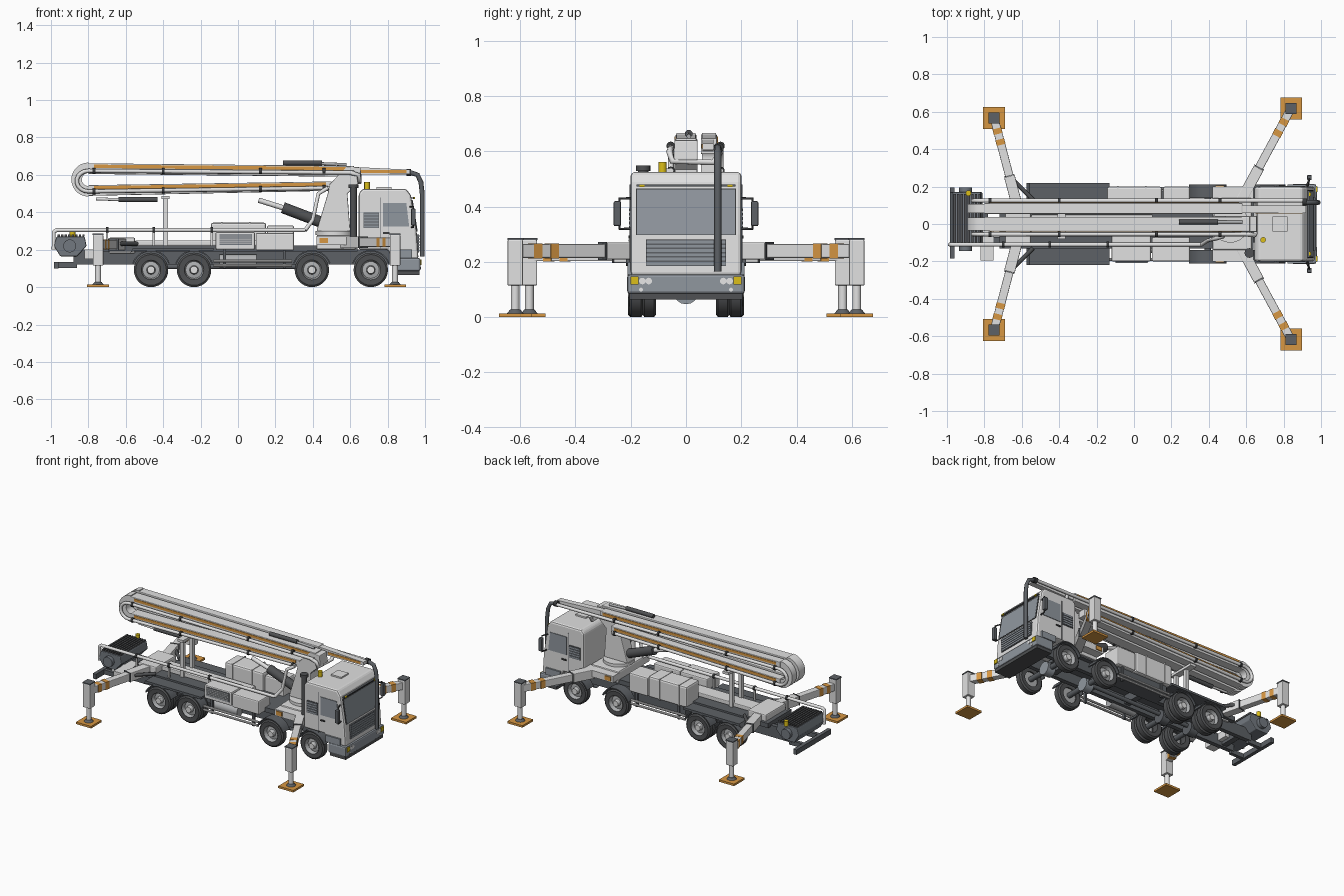
import bpy, bmesh, math
from mathutils import Vector, Matrix

def mat(name, rgb):
    m = bpy.data.materials.new(name)
    m.diffuse_color = (*rgb, 1)
    return m

LIGHT = mat("light_grey_paint", (0.75, 0.75, 0.75))
MID = mat("mid_grey_metal", (0.42, 0.43, 0.44))
GLASS = mat("blue_grey_glass", (0.28, 0.31, 0.345))
STEEL = mat("blue_grey_steel", (0.17, 0.19, 0.215))
SLATE = mat("slate_grey", (0.11, 0.12, 0.132))
DARK = mat("dark_rubber", (0.08, 0.083, 0.087))
BLACK = mat("black_trim", (0.04, 0.042, 0.044))
ORANGE = mat("orange_paint", (0.68, 0.31, 0.055))
YELLOW = mat("yellow_lamp", (0.72, 0.52, 0.01))
WHITE = mat("white_lamp", (0.85, 0.85, 0.85))

def finish(name, bm, m, smooth=False, bevel=0):
    bmesh.ops.recalc_face_normals(bm, faces=bm.faces)
    me = bpy.data.meshes.new(name)
    bm.to_mesh(me)
    bm.free()
    me.materials.append(m)
    ob = bpy.data.objects.new(name, me)
    bpy.context.collection.objects.link(ob)
    if smooth:
        bpy.context.view_layer.objects.active = ob
        ob.select_set(True)
        bpy.ops.object.shade_smooth_by_angle(angle=math.radians(40))
        ob.select_set(False)
    if bevel:
        b = ob.modifiers.new("bevel", 'BEVEL')
        b.width, b.segments, b.limit_method = bevel, 2, 'ANGLE'
    return ob

def box(name, x, y, z, m, bevel=0):
    """Box from (min, max) ranges."""
    bm = bmesh.new()
    c = [(a + b) / 2 for a, b in (x, y, z)]
    s = [abs(b - a) for a, b in (x, y, z)]
    bmesh.ops.create_cube(bm, size=1, matrix=Matrix.Translation(c) @ Matrix.Diagonal((*s, 1)))
    return finish(name, bm, m, bevel=bevel)

def prism(name, pts, y0, y1, m, bevel=0, smooth=False):
    """Side profile (x, z) extruded from y0 to y1."""
    bm = bmesh.new()
    f = bm.faces.new([bm.verts.new((x, y0, z)) for x, z in pts])
    r = bmesh.ops.extrude_face_region(bm, geom=[f])
    bmesh.ops.translate(bm, vec=(0, y1 - y0, 0), verts=[v for v in r["geom"] if isinstance(v, bmesh.types.BMVert)])
    return finish(name, bm, m, smooth, bevel)

def arch(name, cx, cz, r0, r1, a0, a1, y0, y1, m):
    ang = [math.radians(a0 + (a1 - a0) * i / 14) for i in range(15)]
    pts = [(cx + r1 * math.cos(a), cz + r1 * math.sin(a)) for a in ang]
    pts += [(cx + r0 * math.cos(a), cz + r0 * math.sin(a)) for a in reversed(ang)]
    return prism(name, pts, y0, y1, m, smooth=True)

def beam(name, p, q, w, h, m, t0=0, t1=1, bevel=0):
    """Rectangular bar along p to q, upright; t0..t1 picks a stretch of it."""
    p, q = Vector(p), Vector(q)
    a, b = p.lerp(q, t0), p.lerp(q, t1)
    d = (b - a).normalized()
    side = Vector((0, 0, 1)).cross(d).normalized()
    rot = Matrix((d, side, d.cross(side))).transposed().to_4x4()
    bm = bmesh.new()
    bmesh.ops.create_cube(bm, size=1, matrix=Matrix.Translation((a + b) / 2) @ rot @ Matrix.Diagonal(((b - a).length, w, h, 1)))
    return finish(name, bm, m, bevel=bevel)

def rod(name, p, q, r, m, r2=None, n=16):
    p, q = Vector(p), Vector(q)
    bm = bmesh.new()
    rot = (q - p).to_track_quat('Z', 'Y').to_matrix().to_4x4()
    bmesh.ops.create_cone(bm, cap_ends=True, segments=n, radius1=r, radius2=r if r2 is None else r2,
                          depth=(q - p).length, matrix=Matrix.Translation((p + q) / 2) @ rot)
    return finish(name, bm, m, smooth=True)

def pipe(name, pts, r, m):
    cu = bpy.data.curves.new(name, 'CURVE')
    cu.dimensions, cu.bevel_depth, cu.bevel_resolution, cu.use_fill_caps = '3D', r, 2, True
    cu.materials.append(m)
    sp = cu.splines.new('POLY')
    sp.points.add(len(pts) - 1)
    for s, p in zip(sp.points, pts):
        s.co = (*p, 1)
    bpy.context.collection.objects.link(bpy.data.objects.new(name, cu))

def lathe(name, prof, c, m):
    """Profile (radius, y) spun about the wheel axis."""
    bm = bmesh.new()
    vs = [bm.verts.new((r, y, 0)) for r, y in prof]
    es = [bm.edges.new(e) for e in zip(vs, vs[1:])]
    bmesh.ops.spin(bm, geom=vs + es, cent=(0, 0, 0), axis=(0, 1, 0), angle=2 * math.pi, steps=28)
    bmesh.ops.remove_doubles(bm, verts=bm.verts, dist=1e-5)
    bmesh.ops.translate(bm, vec=c, verts=bm.verts)
    finish(name, bm, m, smooth=True)

SIDES = (-1, 1)
# Wheels and axles
for x in (-0.465, -0.235, 0.395, 0.71):
    rod("axle", (x, -0.17, 0.092), (x, 0.17, 0.092), 0.018, SLATE)
    rod("differential", (x - 0.03, 0, 0.092), (x + 0.03, 0, 0.092), 0.045, GLASS if x > 0 else SLATE)
    for s in SIDES:
        for yc in ((0.133, 0.185) if x < 0 else (0.18,)):
            lathe("tyre", [(0.052, -0.023), (0.082, -0.025), (0.092, -0.017), (0.092, 0.017),
                           (0.082, 0.025), (0.052, 0.023), (0.052, -0.023)], (x, s * yc, 0.092), DARK)
        lathe("rim", [(0, s * 0.012), (0.02, s * 0.012), (0.024, 0), (0.045, s * -0.004), (0.053, s * 0.022),
                      (0.053, s * -0.02), (0, s * -0.02)], (x, s * 0.185, 0.092), MID)
        rod("hub", (x, s * 0.185, 0.092), (x, s * 0.21, 0.092), 0.02, LIGHT)
        arch("fender", x, 0.092, 0.099, 0.106, 20, 160, s * 0.14, s * 0.212, SLATE)
rod("drive_shaft", (-0.46, 0, 0.11), (0.4, 0, 0.11), 0.014, SLATE)

# Chassis
for s in SIDES:
    box("frame_rail", (-0.88, 0.92), (s * 0.085 - 0.015, s * 0.085 + 0.015), (0.12, 0.20), SLATE)
    prism("rear_skirt", [(-0.575, 0.185), (-0.55, 0.195), (-0.13, 0.195), (-0.13, 0.21), (-0.56, 0.21)],
          s * 0.13, s * 0.218, SLATE)
    for z in (0.115, 0.14):
        rod("side_guard", (-0.13, s * 0.19, z), (0.29, s * 0.19, z), 0.008, LIGHT, n=8)
    for x in (-0.08, 0.24):
        box("guard_bracket", (x, x + 0.015), (s * 0.18 - 0.008, s * 0.18 + 0.008), (0.10, 0.2), SLATE)
for x in (-0.8, -0.35, 0.0, 0.3, 0.6, 0.85):
    box("cross_member", (x - 0.02, x + 0.02), (-0.08, 0.08), (0.13, 0.19), SLATE)
box("deck", (-0.72, 0.64), (-0.13, 0.13), (0.19, 0.222), SLATE)
box("pump_trough", (-0.55, 0.1), (-0.05, 0.05), (0.222, 0.25), LIGHT, 0.005)
rod("air_tank", (-0.1, -0.12, 0.14), (0.1, -0.12, 0.14), 0.035, MID)

# Equipment boxes on both sides
box("tank_box", (-0.145, 0.15), (0.06, 0.2), (0.2, 0.345), LIGHT, 0.012)
box("rear_tool_box", (0.155, 0.30), (0.07, 0.2), (0.2, 0.33), LIGHT, 0.01)
box("lower_tank", (-0.12, 0.28), (0.09, 0.178), (0.12, 0.2), SLATE, 0.008)
box("cooler_box", (-0.12, 0.09), (-0.2, -0.06), (0.2, 0.295), LIGHT, 0.008)
box("control_box", (0.095, 0.30), (-0.2, -0.07), (0.195, 0.29), LIGHT, 0.008)
box("cooler_grille", (-0.10, 0.075), (-0.205, -0.199), (0.225, 0.285), STEEL)
for i in range(5):
    z = 0.231 + i * 0.011
    box("cooler_slat", (-0.098, 0.073), (-0.208, -0.204), (z, z + 0.007), MID)
for x in (-0.09, 0.06):
    box("tank_strap", (x, x + 0.008), (0.056, 0.204), (0.2, 0.348), LIGHT)

# Cab
prism("cab", [(0.645, 0.20), (0.645, 0.50), (0.665, 0.525), (0.90, 0.525), (0.925, 0.49), (0.955, 0.30),
              (0.965, 0.15), (0.83, 0.15), (0.80, 0.20)], -0.2, 0.2, LIGHT, 0.012)
prism("windshield", [(0.930, 0.462), (0.935, 0.462), (0.9605, 0.30), (0.955, 0.30)], -0.177, 0.177, GLASS)
prism("windshield_seal", [(0.927, 0.466), (0.932, 0.466), (0.9595, 0.297), (0.955, 0.297)], -0.181, 0.181, BLACK)
box("sun_visor", (0.90, 0.94), (-0.18, 0.18), (0.473, 0.480), SLATE)
box("front_grille", (0.95, 0.967), (-0.145, 0.145), (0.185, 0.282), SLATE)
for i in range(6):
    z = 0.19 + i * 0.0155
    box("grille_slat", (0.955, 0.970), (-0.143, 0.143), (z, z + 0.010), GLASS)
box("bumper", (0.84, 0.975), (-0.213, 0.213), (0.085, 0.155), GLASS, 0.01)
box("bumper_lip", (0.85, 0.97), (-0.205, 0.205), (0.065, 0.086), DARK)
box("roof_hatch", (0.74, 0.82), (-0.04, 0.04), (0.525, 0.535), LIGHT)
for s in SIDES:
    box("turn_lamp", (0.96, 0.981), (s * 0.172, s * 0.2), (0.118, 0.147), YELLOW)
    for y in (0.135, 0.158):
        rod("headlamp", (0.97, s * y, 0.131), (0.979, s * y, 0.131), 0.012, WHITE)
    rod("fog_lamp", (0.97, s * 0.163, 0.1), (0.979, s * 0.163, 0.1), 0.007, WHITE)
    box("roof_marker", (0.935, 0.945), (s * 0.15, s * 0.168), (0.472, 0.481), YELLOW)
    yy = sorted((s * 0.199, s * 0.204))
    prism("door_window", [(0.775, 0.325), (0.915, 0.325), (0.90, 0.45), (0.775, 0.45)], *yy, GLASS)
    box("side_vent", (0.67, 0.755), yy, (0.315, 0.40), SLATE)
    for i in range(5):
        box("vent_slat", (0.673, 0.752), [v + s * 0.003 for v in yy], (0.32 + i * 0.016, 0.330 + i * 0.016), GLASS)
    box("door_seam", (0.76, 0.763), yy, (0.2, 0.48), SLATE)
    box("door_handle", (0.775, 0.81), [v + s * 0.004 for v in yy], (0.285, 0.295), BLACK)
    box("cab_step", (0.82, 0.93), (s * 0.19, s * 0.212), (0.155, 0.2), GLASS)
    # Mirrors
    box("mirror", (0.925, 0.95), (s * 0.235, s * 0.262), (0.33, 0.42), SLATE, 0.005)
    pipe("mirror_arm", [(0.92, s * 0.195, 0.43), (0.937, s * 0.24, 0.43), (0.937, s * 0.24, 0.32), (0.93, s * 0.2, 0.32)], 0.005, BLACK)
rod("cab_beacon", (0.69, -0.085, 0.52), (0.69, -0.085, 0.562), 0.015, YELLOW)
rod("exhaust_stack", (0.617, -0.155, 0.25), (0.617, -0.155, 0.53), 0.019, DARK)
rod("exhaust_cap", (0.617, -0.155, 0.53), (0.617, -0.155, 0.55), 0.026, DARK)

# Turret with orange side markers
box("turret_base", (0.42, 0.63), (-0.14, 0.14), (0.2, 0.28), LIGHT, 0.01)
rod("slew_ring", (0.515, 0, 0.28), (0.515, 0, 0.30), 0.1, LIGHT, n=24)
prism("turret", [(0.42, 0.30), (0.60, 0.30), (0.585, 0.50), (0.66, 0.57), (0.655, 0.64), (0.58, 0.645), (0.49, 0.55), (0.48, 0.50)],
      -0.042, 0.042, LIGHT, 0.004)
rod("lift_rod", (0.11, 0, 0.465), (0.27, 0, 0.415), 0.014, LIGHT)
rod("lift_cylinder", (0.24, 0, 0.425), (0.45, 0, 0.345), 0.03, DARK)
for s in SIDES:
    box("marker_bracket", (0.42, 0.64), (s * 0.13, s * 0.2), (0.225, 0.27), LIGHT)
    for x in (0.435, 0.585):
        box("side_marker", (x, x + 0.045), (s * 0.199, s * 0.207), (0.235, 0.263), ORANGE)

# Folded boom: an inner and an outer pair of arms, striped on the outward faces
for yc, w, x1, s in ((0, 0.075, 0.62, -1), (0.083, 0.058, 0.58, 1)):
    y0, y1 = yc - w / 2, yc + w / 2
    prism("upper_arm", [(-0.80, 0.605), (-0.80, 0.662), (x1, 0.648), (x1, 0.59)], y0, y1, LIGHT, 0.004)
    prism("lower_arm", [(-0.80, 0.488), (-0.80, 0.545), (0.50, 0.565), (0.50, 0.515)], y0, y1, LIGHT, 0.004)
    arch("boom_elbow", -0.80, 0.575, 0.035, 0.091, 90, 270, y0 + 0.004, y1 - 0.004, LIGHT)
    y = yc + s * (w / 2 + 0.0015)
    beam("upper_stripe", (-0.77, y, 0.646), (x1 - 0.02, y, 0.633), 0.004, 0.018, ORANGE)
    beam("lower_stripe", (-0.77, y, 0.531), (0.47, y, 0.55), 0.004, 0.018, ORANGE)
prism("boom_tip", [(0.56, 0.60), (0.56, 0.645), (0.92, 0.628), (0.92, 0.605)], 0.06, 0.10, LIGHT)
box("boom_tip_stripe", (0.65, 0.90), (0.057, 0.061), (0.611, 0.627), ORANGE)

# Delivery pipes with clamps
for y in (-0.055, 0.125):
    loop = [(-0.80 - 0.062 * math.sin(math.radians(a)), y, 0.567 + 0.055 * math.cos(math.radians(a))) for a in range(0, 181, 20)]
    pipe("boom_pipe", [(0.62 if y < 0 else 0.9, y, 0.612)] + loop + [(0.48, y, 0.53)], 0.011, LIGHT)
    for x in (-0.77, -0.40, 0.12, 0.46):
        for z in (0.62, 0.512 + (x + 0.8) * 0.014):
            rod("pipe_clamp", (x - 0.007, y, z), (x + 0.007, y, z), 0.016, BLACK, n=10)
pipe("cross_pipe", [(0.60, -0.055, 0.612), (0.645, -0.06, 0.60), (0.65, -0.05, 0.565), (0.65, 0.10, 0.56), (0.65, 0.125, 0.60)], 0.012, LIGHT)
pipe("turret_pipe", [(0.48, -0.065, 0.53), (0.43, -0.08, 0.5), (0.40, -0.085, 0.36), (0.36, -0.11, 0.305)], 0.011, LIGHT)
pipe("end_hose", [(0.92, 0.115, 0.613), (0.96, 0.115, 0.60), (0.978, 0.115, 0.56), (0.985, 0.115, 0.5), (0.985, 0.115, 0.165)], 0.013, SLATE)
rod("hose_joint", (0.90, 0.118, 0.613), (0.925, 0.118, 0.613), 0.019, BLACK)
rod("top_cylinder", (0.24, 0.01, 0.664), (0.45, 0.01, 0.664), 0.014, DARK)
rod("top_rod", (0.45, 0.01, 0.66), (0.58, 0.01, 0.655), 0.008, MID)
rod("under_cylinder", (-0.64, 0, 0.468), (-0.43, 0, 0.468), 0.014, DARK)
rod("under_rod", (-0.76, 0, 0.472), (-0.64, 0, 0.468), 0.008, LIGHT)

# Boom rest
for s in SIDES:
    box("rest_post", (-0.40, -0.375), (s * 0.05 - 0.012, s * 0.05 + 0.012), (0.22, 0.475), LIGHT)
box("rest_cradle", (-0.41, -0.365), (-0.08, 0.12), (0.47, 0.488), LIGHT)

# Outriggers: arm start, arm end at the column
box("rear_outrigger_base", (-0.69, -0.55), (-0.11, 0.11), (0.18, 0.265), LIGHT, 0.008)
for s in SIDES:
    for p, q, n in (((0.57, s * 0.12, 0.24), (0.84, s * 0.618, 0.24), "front"), ((-0.62, s * 0.08, 0.228), (-0.748, s * 0.567, 0.228), "rear")):
        x, y = q[:2]
        beam(n + "_outrigger_arm", p, q, 0.045, 0.05, LIGHT, bevel=0.004)
        beam(n + "_arm_sleeve", p, q, 0.058, 0.062, LIGHT, 0, 0.36, 0.004)
        beam(n + "_sleeve_edge", p, q, 0.060, 0.064, SLATE, 0.363, 0.37)
        for t in (0.74, 0.86):
            beam(n + "_arm_band", p, q, 0.048, 0.053, ORANGE, t - 0.035, t + 0.025)
        box(n + "_column", (x - 0.028, x + 0.028), (y - 0.028, y + 0.028), (0.115, 0.28), LIGHT, 0.004)
        box(n + "_column_cap", (x - 0.029, x + 0.029), (y - 0.029, y + 0.029), (0.279, 0.287), SLATE)
        rod(n + "_leg_rod", (x, y, 0.02), (x, y, 0.12), 0.016, LIGHT)
        rod(n + "_foot", (x, y, 0.014), (x, y, 0.028), 0.03, SLATE, 0.018)
        box(n + "_foot_pad", (x - 0.058, x + 0.058), (y - 0.058, y + 0.058), (0, 0.014), ORANGE)
    rod("swing_cylinder", (-0.54, s * 0.13, 0.232), (-0.645, s * 0.235, 0.232), 0.011, DARK)

# Hopper and rear end
prism("hopper", [(-0.97, 0.27), (-0.82, 0.27), (-0.81, 0.22), (-0.86, 0.165), (-0.95, 0.165), (-0.985, 0.22)], -0.12, 0.17, STEEL, 0.005)
for i in range(8):
    x = -0.965 + i * 0.019
    box("grate_bar", (x, x + 0.012), (-0.11, 0.16), (0.27, 0.282), DARK)
for y in (-0.125, 0.175):
    rod("mixer_motor", (-0.9, y - 0.02, 0.22), (-0.9, y + 0.02, 0.22), 0.035, STEEL)
rod("rear_beacon", (-0.885, 0.165, 0.265), (-0.885, 0.165, 0.30), 0.015, YELLOW)
pipe("deck_pipe", [(-0.985, -0.11, 0.2), (-0.985, -0.11, 0.295), (-0.97, -0.11, 0.305), (0.36, -0.11, 0.305)], 0.011, LIGHT)
for x in (-0.7, -0.45, -0.14):
    rod("deck_pipe_clamp", (x - 0.007, -0.11, 0.305), (x + 0.007, -0.11, 0.305), 0.016, BLACK, n=10)
    box("deck_pipe_stand", (x - 0.006, x + 0.006), (-0.116, -0.104), (0.21, 0.3), LIGHT)
box("rear_platform", (-0.82, -0.75), (-0.195, 0.0), (0.15, 0.2), LIGHT)
box("underrun_bar", (-0.985, -0.96), (-0.185, 0.195), (0.10, 0.135), SLATE)
for s in SIDES:
    box("underrun_arm", (-0.97, -0.86), (s * 0.085 - 0.012, s * 0.085 + 0.012), (0.102, 0.133), SLATE)
